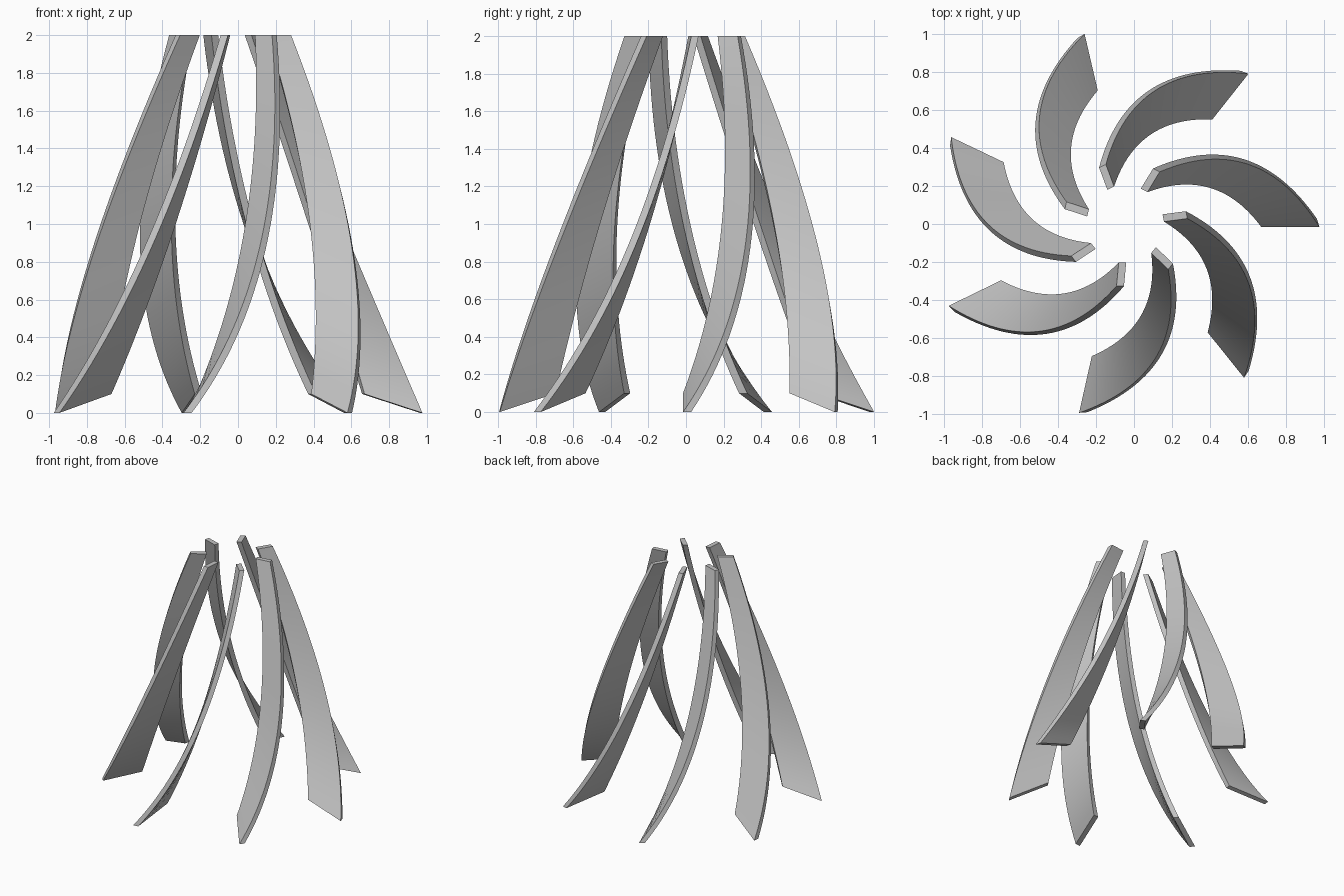
import bpy, bmesh, math
from mathutils import Vector, Matrix

cube = bpy.data.objects.get("Cube")
if cube:
    bpy.data.objects.remove(cube)

COUNT, THICK, STEPS = 7, 0.038, 32
CENTRE = Vector((-0.047, 0, 0))


def bowed_path(foot, top, bow):
    """Shallow arc from foot to top, pushed out by bow at its middle."""
    foot, top, bow = Vector(foot), Vector(top), Vector(bow)
    return [foot.lerp(top, i / STEPS) + bow * (4 * i * (STEPS - i) / STEPS ** 2)
            for i in range(STEPS + 1)]


def leg_mesh(material):
    """Twisted plank swept between an outer and an inner edge path."""
    outer = bowed_path((1.01, .027, 0), (.147, .292, 2), (.045, .182, -.13))
    inner = bowed_path((.717, -.016, .1), (.118, .168, 2), (.033, .113, -.06))
    mid = [(a + b) / 2 for a, b in zip(outer, inner)]
    bm = bmesh.new()
    rings = []
    for i, (o, n) in enumerate(zip(outer, inner)):
        along = (mid[min(i + 1, STEPS)] - mid[max(i - 1, 0)]).normalized()
        offset = Vector()
        for _ in range(3):
            offset = along.cross(o - n - offset).normalized() * THICK
            # keep the ends level by sliding the offset along the leg
            offset -= along * (offset.z / along.z)
        rings.append([bm.verts.new(v) for v in (n, o - offset, o, n + offset)])
    for a, b in zip(rings, rings[1:]):
        for k in range(4):
            j = (k + 1) % 4
            bm.faces.new((a[k], a[j], b[j], b[k]))
    bm.faces.new(rings[0])
    bm.faces.new(rings[-1])
    bmesh.ops.recalc_face_normals(bm, faces=bm.faces)
    mesh = bpy.data.meshes.new("leg")
    bm.to_mesh(mesh)
    bm.free()
    mesh.materials.append(material)
    return mesh


grey = bpy.data.materials.new("plain_grey")
grey.use_nodes = True
grey.diffuse_color = (0.55, 0.55, 0.55, 1)
grey.node_tree.nodes["Principled BSDF"].inputs["Base Color"].default_value = grey.diffuse_color

# Ring of legs sharing one mesh
mesh = leg_mesh(grey)
legs = []
for k in range(COUNT):
    leg = bpy.data.objects.new(f"leg_{k + 1}", mesh)
    leg.matrix_world = (Matrix.Translation(CENTRE)
                        @ Matrix.Rotation(math.tau * k / COUNT, 4, 'Z'))
    bpy.context.collection.objects.link(leg)
    legs.append(leg)

bpy.ops.object.select_all(action='DESELECT')
legs[0].select_set(True)
bpy.context.view_layer.objects.active = legs[0]
bpy.ops.object.shade_smooth_by_angle(angle=math.radians(30))
